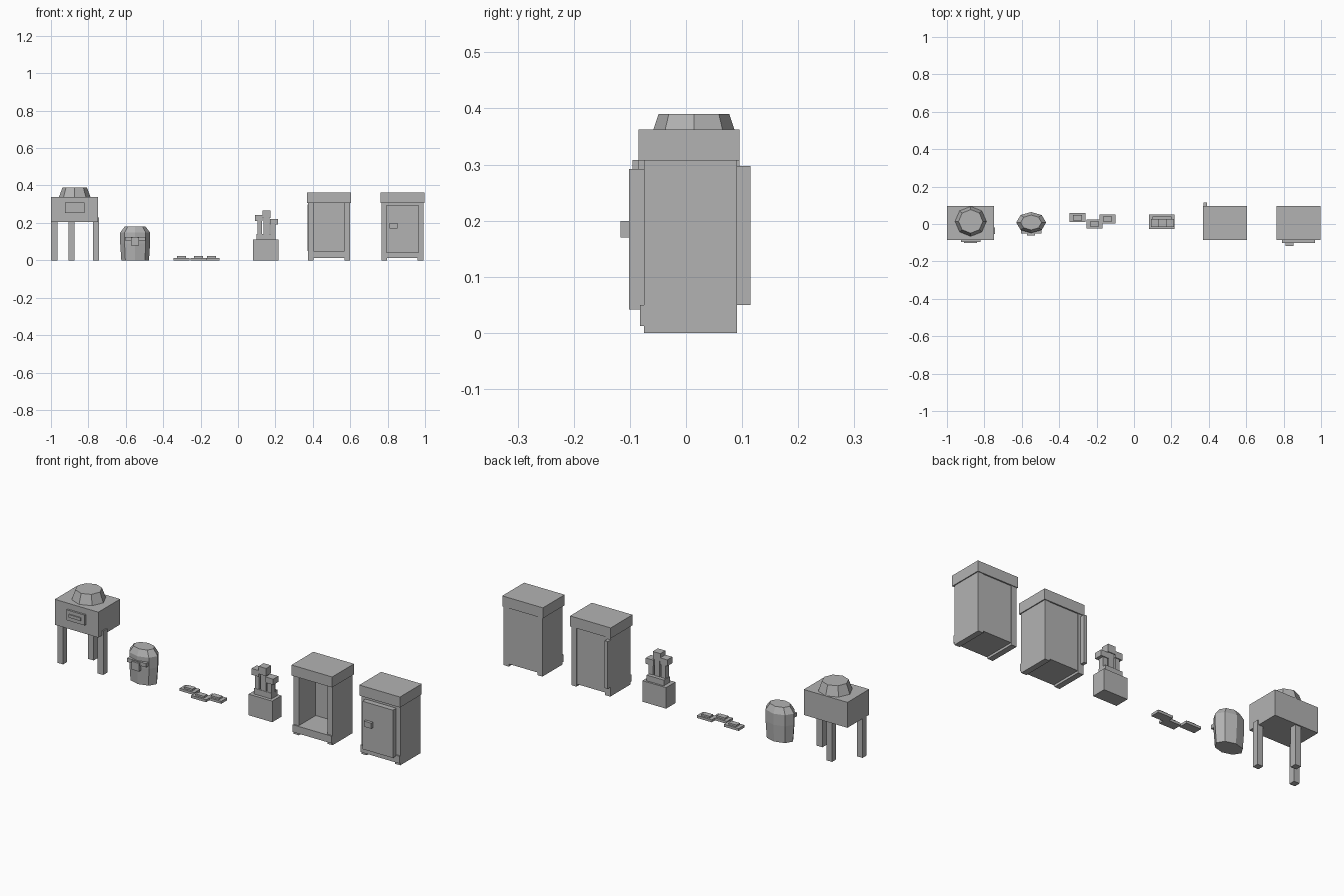
import bpy, bmesh, math

old = bpy.data.objects.get("Cube")
if old:
    bpy.data.objects.remove(old, do_unlink=True)

grey = bpy.data.materials.new("plain_grey")
grey.use_nodes = True
colour = (0.45, 0.45, 0.45, 1)
grey.diffuse_color = colour
for node in grey.node_tree.nodes:
    if node.type == 'BSDF_PRINCIPLED':
        node.inputs["Base Color"].default_value = colour


def finish(name, bm):
    bmesh.ops.recalc_face_normals(bm, faces=bm.faces)
    mesh = bpy.data.meshes.new(name)
    bm.to_mesh(mesh)
    bm.free()
    mesh.materials.append(grey)
    obj = bpy.data.objects.new(name, mesh)
    bpy.context.collection.objects.link(obj)
    return obj


def box(name, x, y, z):
    """Box from (low, high) ranges on each axis."""
    bm = bmesh.new()
    bmesh.ops.create_cube(bm, size=1)
    for v in bm.verts:
        for i, (lo, hi) in enumerate((x, y, z)):
            v.co[i] = hi if v.co[i] > 0 else lo
    return finish(name, bm)


def octagon_stack(name, cx, cy, rings):
    """Eight-sided solid through rings of (x radius, y radius, height)."""
    bm = bmesh.new()
    loops = []
    for rx, ry, z in rings:
        loops.append([bm.verts.new((cx + rx * math.cos(i * math.tau / 8),
                                    cy + ry * math.sin(i * math.tau / 8), z))
                      for i in range(8)])
    for a, b in zip(loops, loops[1:]):
        for i in range(8):
            j = (i + 1) % 8
            bm.faces.new((a[i], a[j], b[j], b[i]))
    bm.faces.new(loops[0][::-1])
    bm.faces.new(loops[-1])
    return finish(name, bm)


# Three-legged box with a faceted dome
box("stand_body", (-1.0, -0.748), (-0.085, 0.095), (0.206, 0.339))
octagon_stack("stand_dome", -0.873, 0.014, [(0.084, 0.08, 0.339), (0.065, 0.063, 0.39)])
box("stand_plate", (-0.925, -0.82), (-0.095, -0.084), (0.254, 0.308))
box("stand_slot", (-0.908, -0.84), (-0.101, -0.094), (0.274, 0.29))
box("stand_left_leg", (-0.775, -0.742), (-0.053, -0.02), (0, 0.23))
box("stand_right_leg", (-0.999, -0.966), (-0.065, -0.032), (0, 0.22))
box("stand_back_leg", (-0.906, -0.873), (0.055, 0.088), (0, 0.22))

# Faceted canister with strap and clasp
octagon_stack("canister_body", -0.55, 0.008,
              [(0.074, 0.05, 0), (0.08, 0.056, 0.09), (0.08, 0.056, 0.148), (0.056, 0.04, 0.18)])
box("canister_strap", (-0.605, -0.495), (-0.052, -0.025), (0.105, 0.125))
box("canister_clasp", (-0.573, -0.529), (-0.062, -0.045), (0.078, 0.121))

# Three flat tiles, each with a raised pad
for n, (x, y) in enumerate([(-0.302, 0.034), (-0.211, 0.0), (-0.142, 0.027)]):
    box(f"tile_{n}", (x - 0.043, x + 0.043), (y - 0.024, y + 0.024), (0, 0.013))
    box(f"tile_pad_{n}", (x - 0.024, x + 0.024), (y - 0.014, y + 0.014), (0.012, 0.022))

# Pedestal with a palm and three capped fingers
box("pedestal", (0.08, 0.217), (-0.027, 0.05), (0, 0.11))
box("palm", (0.1, 0.2), (-0.01, 0.04), (0.109, 0.14))
fingers = [(0.103, 0.128, 0.09, 0.131, 0.21, 0.243),
           (0.137, 0.168, 0.13, 0.174, 0.225, 0.265),
           (0.174, 0.2, 0.17, 0.215, 0.19, 0.22)]
for n, (x0, x1, c0, c1, z, top) in enumerate(fingers):
    box(f"finger_{n}", (x0, x1), (-0.008, 0.022), (0.135, z + 0.005))
    box(f"finger_cap_{n}", (c0, c1), (-0.016, 0.026), (z, top))


# Cabinets: open frame shared by both
def cabinet(name, x0):
    x1 = x0 + 0.235
    a, b = x0 + 0.005, x1 - 0.005
    box(name + "_top", (x0, x1), (-0.085, 0.095), (0.307, 0.362))
    for side, lo, hi in (("right", a, a + 0.03), ("left", b - 0.03, b)):
        box(f"{name}_{side}_wall", (lo, hi), (-0.075, 0.091), (0, 0.308))
    box(name + "_back", (a + 0.002, b - 0.002), (0.065, 0.088), (0.012, 0.308))
    box(name + "_floor", (a + 0.01, b - 0.01), (-0.07, 0.08), (0.012, 0.05))
    box(name + "_front_rail", (a, b), (-0.082, -0.07), (0.012, 0.05))


cabinet("open_cabinet", 0.369)
box("open_cabinet_side_strip", (0.372, 0.39), (0.088, 0.115), (0.05, 0.297))
cabinet("closed_cabinet", 0.761)
box("closed_cabinet_panel", (0.78, 0.975), (-0.074, -0.05), (0.02, 0.308))
box("closed_cabinet_door", (0.79, 0.967), (-0.102, -0.07), (0.042, 0.292))
box("closed_cabinet_handle", (0.81, 0.852), (-0.117, -0.1), (0.17, 0.199))
